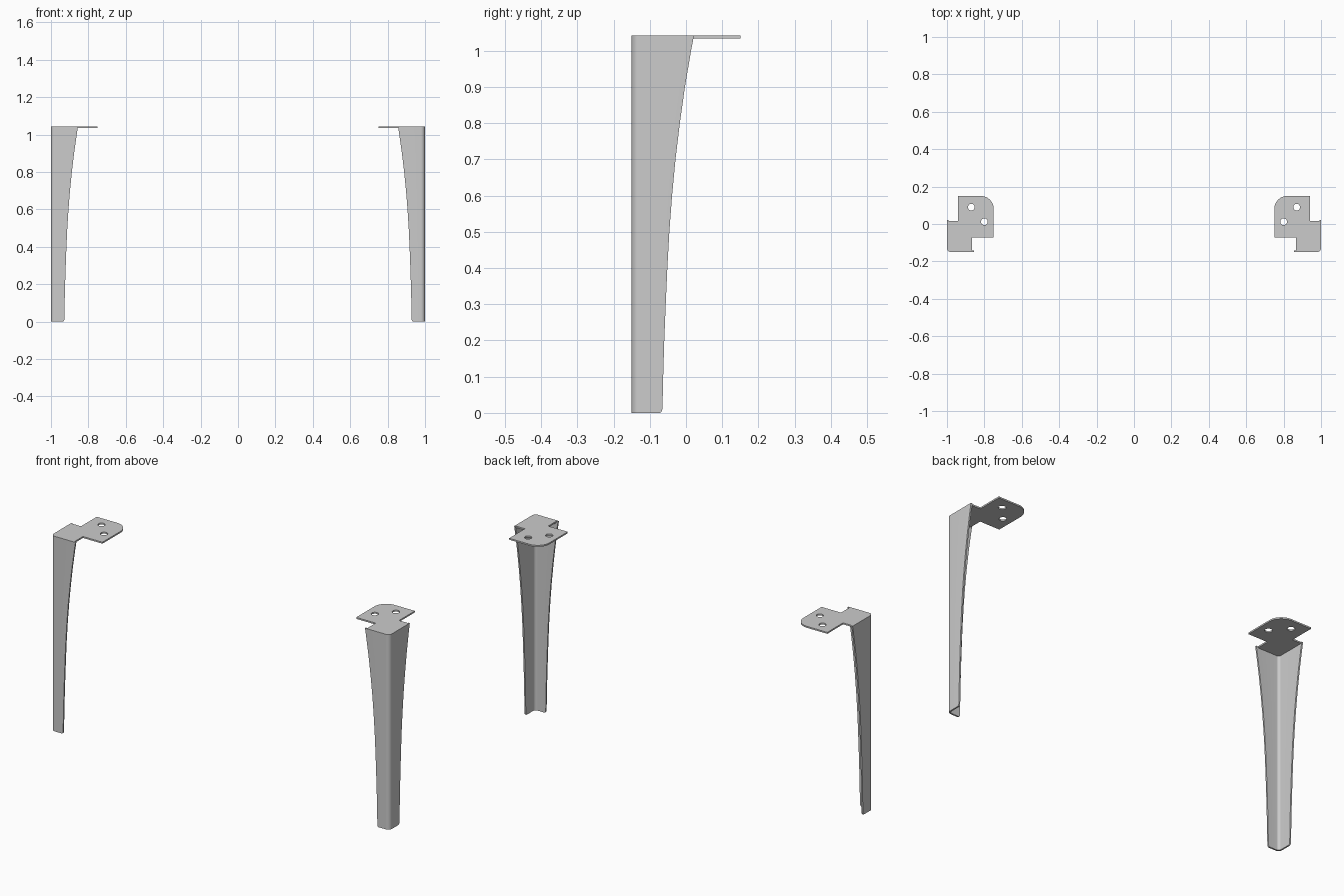
import bpy, bmesh
from math import sin, cos, pi

if "Cube" in bpy.data.objects:
    bpy.data.objects.remove(bpy.data.objects["Cube"])

H, T, R = 1.042, 0.008, 0.022      # height, sheet thickness, corner radius
X0, Y0 = -1.0, -0.15               # outer corner of the left leg
# taper of the side wing: (z, width)
TAPER = [(0, .078), (.003, .082), (.01, .085), (.1, .087), (.2, .090), (.3, .094),
         (.4, .0985), (.5, .104), (.6, .1115), (.7, .121), (.8, .133), (.9, .147),
         (1.0, .164), (H, .172)]


def arc(cx, cy, r, a0, a1, n=8):
    return [(cx + r * cos(a0 + (a1 - a0) * i / n), cy + r * sin(a0 + (a1 - a0) * i / n))
            for i in range(n + 1)]


def finish(ob):
    # mirror across x = 0 and smooth the bends
    m = ob.modifiers.new("mirror", "MIRROR")
    m.use_axis = (True, False, False)
    bpy.ops.object.select_all(action="DESELECT")
    ob.select_set(True)
    bpy.context.view_layer.objects.active = ob
    bpy.ops.object.shade_smooth_by_angle(angle=0.5)


# tapered angle leg: L section with a rounded bend, lofted upward
def section(w):
    cx, cy = X0 + R, Y0 + R
    ye, xe = Y0 + w, X0 + w * 0.84
    outer = [(X0, ye)] + arc(cx, cy, R, pi, 1.5 * pi) + [(xe, Y0)]
    inner = [(xe, Y0 + T)] + arc(cx, cy, R - T, 1.5 * pi, pi) + [(X0 + T, ye)]
    return outer + inner


bm = bmesh.new()
rows = [[bm.verts.new((x, y, z)) for x, y in section(w)] for z, w in TAPER]
n = len(rows[0])
for a, b in zip(rows, rows[1:]):
    for i in range(n):
        j = (i + 1) % n
        bm.faces.new((a[i], a[j], b[j], b[i]))
for row in (rows[0], rows[-1]):    # quad strips close the thin ends
    for i in range(n // 2 - 1):
        bm.faces.new((row[i], row[i + 1], row[n - 2 - i], row[n - 1 - i]))
bmesh.ops.recalc_face_normals(bm, faces=bm.faces)
me = bpy.data.meshes.new("angle_legs")
bm.to_mesh(me)
bm.free()
legs = bpy.data.objects.new("angle_legs", me)
bpy.context.collection.objects.link(legs)
finish(legs)

# mounting plate: filled outline with two screw holes
outline = ([(-0.94, 0.15), (-0.94, 0.017), (X0 + T, 0.017)]
           + arc(X0 + R, Y0 + R, R - T, pi, 1.5 * pi)
           + [(-0.865, Y0 + T), (-0.865, -0.073), (-0.75, -0.073)]
           + arc(-0.82, 0.08, 0.07, 0, pi / 2, 12))
holes = [arc(x, y, 0.018, 0, 2 * pi, 24)[:-1] for x, y in ((-0.87, 0.09), (-0.80, 0.012))]
cu = bpy.data.curves.new("plate_outline", "CURVE")
cu.dimensions = "2D"
cu.fill_mode = "BOTH"
cu.extrude = T / 2
for pts in [outline] + holes:
    s = cu.splines.new("POLY")
    s.points.add(len(pts) - 1)
    for p, (x, y) in zip(s.points, pts):
        p.co = (x, y, 0, 1)
    s.use_cyclic_u = True
plates = bpy.data.objects.new("mounting_plates", cu)
bpy.context.collection.objects.link(plates)
bpy.ops.object.select_all(action="DESELECT")
plates.select_set(True)
bpy.context.view_layer.objects.active = plates
bpy.ops.object.convert(target="MESH")
plates = bpy.context.view_layer.objects.active
plates.name = "mounting_plates"
bm = bmesh.new()
bm.from_mesh(plates.data)
bmesh.ops.remove_doubles(bm, verts=bm.verts, dist=1e-5)
bmesh.ops.translate(bm, verts=bm.verts, vec=(0, 0, H - T / 2))
bmesh.ops.recalc_face_normals(bm, faces=bm.faces)
bm.to_mesh(plates.data)
bm.free()
finish(plates)
